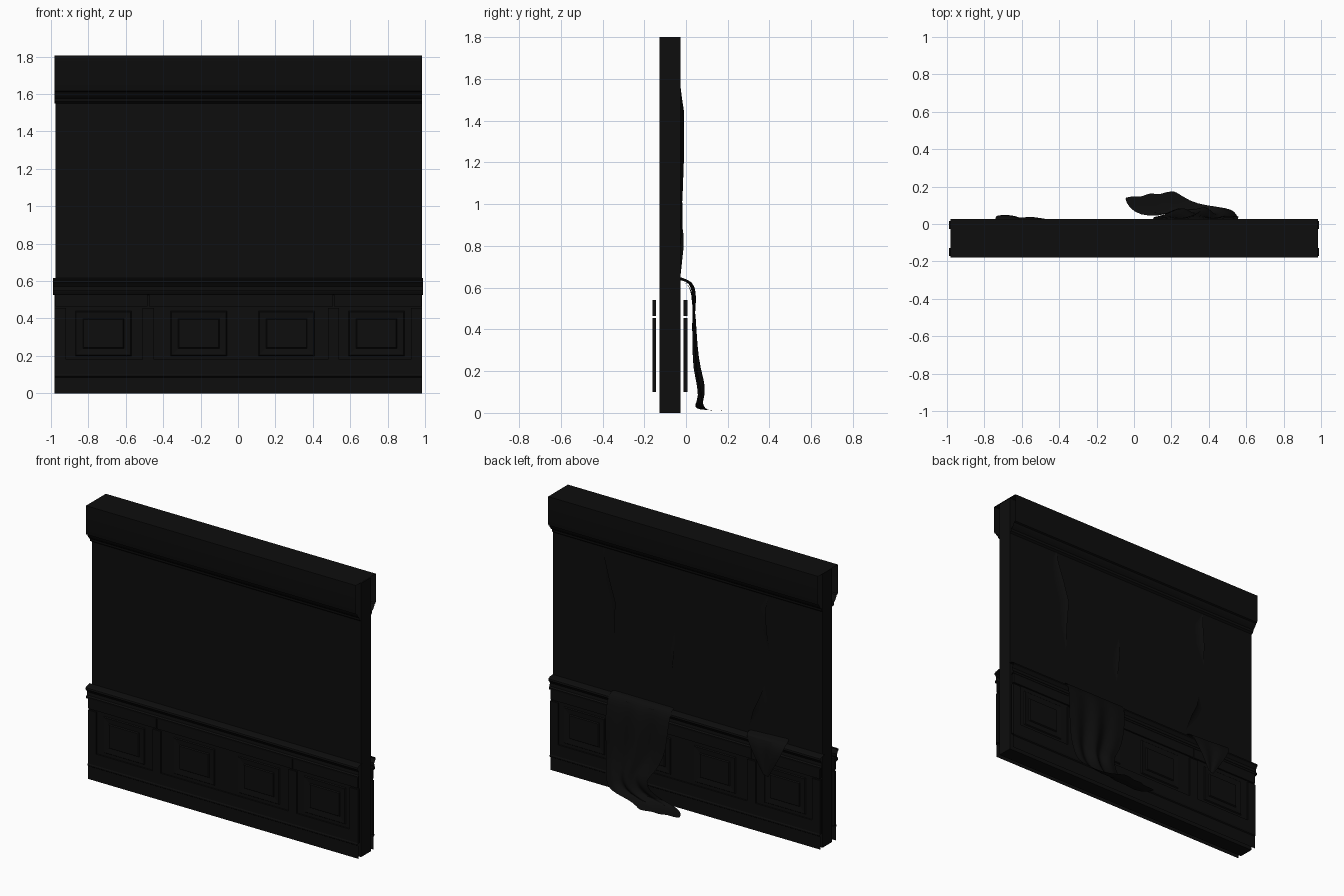
import bpy, math
from mathutils import Vector

cube = bpy.data.objects.get("Cube")
if cube:
    bpy.data.objects.remove(cube, do_unlink=True)

MID, HALF = -0.077, 0.05          # wall centre plane and half thickness
X0, X1 = -0.98, 0.985

black = bpy.data.materials.new("soot_black")
black.use_nodes = True
black.diffuse_color = (0.004, 0.004, 0.004, 1)
black.node_tree.nodes["Principled BSDF"].inputs["Base Color"].default_value = black.diffuse_color


def make(name, verts, faces, smooth=None):
    me = bpy.data.meshes.new(name)
    me.from_pydata([tuple(v) for v in verts], [], faces)
    me.materials.append(black)
    ob = bpy.data.objects.new(name, me)
    bpy.context.collection.objects.link(ob)
    if smooth:
        bpy.ops.object.select_all(action='DESELECT')
        bpy.context.view_layer.objects.active = ob
        ob.select_set(True)
        bpy.ops.object.shade_smooth_by_angle(angle=math.radians(smooth))
    return ob


def box(name, x0, x1, y0, y1, z0, z1):
    v = [(x, y, z) for x in (x0, x1) for y in (y0, y1) for z in (z0, z1)]
    f = [(0, 1, 3, 2), (4, 6, 7, 5), (0, 4, 5, 1), (2, 3, 7, 6), (0, 2, 6, 4), (1, 5, 7, 3)]
    return make(name, v, f)


def sweep(name, pts, x0=X0, x1=X1):
    """Open moulding: (y, z) profile run along the wall without end caps."""
    v = [(x, y, z) for y, z in pts for x in (x0, x1)]
    f = [(2 * i, 2 * i + 1, 2 * i + 3, 2 * i + 2) for i in range(len(pts) - 1)]
    return make(name, v, f, 30)


def grid(name, rows, smooth=60):
    n = len(rows[0])
    f = [(r * n + c, r * n + c + 1, (r + 1) * n + c + 1, (r + 1) * n + c)
         for r in range(len(rows) - 1) for c in range(n - 1)]
    return make(name, [p for r in rows for p in r], f, smooth)


# Wall core
box("wall_core", X0 + 0.005, X1, MID - HALF, MID + HALF, 0, 1.8)

# Crown: one profile running up the front, over the top and down the back
crown = [(0, 1.55), (0.012, 1.56), (0.014, 1.575), (0.026, 1.585), (0.036, 1.6),
         (0.04, 1.61), (0.05, 1.615), (0.053, 1.625), (0.053, 1.805)]
front = [(MID - HALF - d, z) for d, z in crown]
back = [(MID + HALF + d, z) for d, z in reversed(crown)]
sweep("crown_moulding", front + back)

rail = [(0, 0.615), (0.03, 0.61), (0.042, 0.602), (0.044, 0.592), (0.036, 0.584),
        (0.028, 0.57), (0.03, 0.55), (0.038, 0.542), (0.036, 0.53), (0.02, 0.525)]
base = [(0.02, 0.115), (0.032, 0.108), (0.037, 0.098), (0.036, 0.09), (0.03, 0.085), (0.03, 0)]
seams = (-0.48, 0.51)
panels = (-0.72, -0.21, 0.26, 0.74)

# Panelling on both faces of the wall
for side, s in (("front", -1), ("back", 1)):
    def Y(d):
        return MID + s * (HALF + d)

    sweep(side + "_chair_rail", [(Y(d), z) for d, z in rail], -0.99, 0.99)
    sweep(side + "_baseboard", [(Y(d), z) for d, z in base])
    sweep(side + "_panel_field", [(Y(0.024), 0.54), (Y(0.024), 0.1)])

    lo, hi = sorted((Y(0.016), Y(0.034)))
    edges = (X0,) + seams + (X1,)
    for a, b in zip(edges, edges[1:]):
        box(side + "_top_board", a + 0.003, b - 0.003, lo, hi, 0.465, 0.54)
        box(side + "_bottom_board", a + 0.003, b - 0.003, lo, hi, 0.1, 0.18)
    for x in (X0 + 0.03,) + seams + (X1 - 0.03,):
        box(side + "_stile", x - 0.03, x + 0.03, lo, hi - 0.0, 0.1, 0.455)

    # Raised panels with sloping borders
    for x in panels:
        v = []
        for w, h, d in ((0.15, 0.12, 0.024), (0.145, 0.115, 0.03), (0.11, 0.08, 0.026), (0.105, 0.075, 0.033)):
            v += [(x + i * w, Y(d), 0.32 + k * h) for i, k in ((-1, -1), (1, -1), (1, 1), (-1, 1))]
        f = [(4 * r + i, 4 * r + (i + 1) % 4, 4 * r + 4 + (i + 1) % 4, 4 * r + 4 + i)
             for r in range(3) for i in range(4)]
        make(side + "_raised_panel", v, f + [(12, 13, 14, 15)])

# Lifted wallpaper edges on the back wall
WALL = MID + HALF


def lifted_edge(name, path, width, lift):
    rows = []
    for i, (x, z) in enumerate(path):
        k = math.sin(math.pi * i / (len(path) - 1))
        rows.append([(x + width * k * t, WALL + 0.001 + lift * k * (1 - t) ** 2, z)
                     for t in (0, 0.33, 0.66, 1)])
    grid(name, rows)


lifted_edge("paper_tear_left", [(0.61, 1.56), (0.6, 1.48), (0.56, 1.35), (0.52, 1.22), (0.53, 1.05), (0.53, 0.87)], 0.07, 0.017)
lifted_edge("paper_tear_right", [(-0.58, 1.55), (-0.57, 1.45), (-0.58, 1.32), (-0.59, 1.18)], 0.06, 0.018)
lifted_edge("paper_tear_low", [(-0.55, 0.95), (-0.52, 0.86), (-0.48, 0.78), (-0.44, 0.66)], -0.06, 0.015)
lifted_edge("paper_tear_middle", [(0.1, 1.12), (0.1, 1.0), (0.11, 0.9), (0.12, 0.8)], 0.05, 0.01)


def drape(name, rows, folds, depth, n=24):
    """Loft a hanging sheet between left and right edge points, with folds."""
    out = []
    for a, b, amt in rows:
        a, b = Vector(a), Vector(b)
        line = []
        for i in range(n + 1):
            t = i / n
            p = a.lerp(b, t)
            p.y += depth * amt * math.sin(folds * math.pi * t) * math.sin(math.pi * t)
            line.append(p)
        out.append(line)
    ob = grid(name, out)
    m = ob.modifiers.new("soften", 'SUBSURF')
    m.levels = m.render_levels = 1


# Large sheet of fallen paper: over the rail, bunched, then spread on the floor
drape("hanging_paper", [
    ((0.55, WALL, 0.63), (0.10, WALL, 0.63), 0),
    ((0.55, 0.005, 0.625), (0.10, 0.005, 0.625), 0),
    ((0.555, 0.03, 0.58), (0.10, 0.03, 0.58), 0.2),
    ((0.56, 0.042, 0.45), (0.11, 0.04, 0.45), 0.5),
    ((0.555, 0.04, 0.32), (0.13, 0.04, 0.32), 0.9),
    ((0.55, 0.045, 0.20), (0.19, 0.06, 0.21), 1.2),
    ((0.54, 0.06, 0.13), (0.24, 0.085, 0.16), 1.2),
    ((0.53, 0.07, 0.07), (0.21, 0.075, 0.09), 1.2),
    ((0.50, 0.085, 0.03), (0.14, 0.04, 0.04), 0.8),
    ((0.38, 0.10, 0.015), (0.03, 0.045, 0.02), 0.3),
    ((0.30, 0.12, 0.012), (-0.03, 0.09, 0.014), 0.2),
    ((0.22, 0.175, 0.01), (-0.05, 0.14, 0.012), 0.3),
], 5, 0.016)

# Small torn flap over the rail
drape("small_flap", [
    ((-0.44, WALL, 0.635), (-0.74, WALL, 0.65), 0),
    ((-0.45, 0.02, 0.625), (-0.745, 0.035, 0.63), 0.1),
    ((-0.48, 0.03, 0.57), (-0.73, 0.05, 0.575), 0.4),
    ((-0.53, 0.035, 0.49), (-0.68, 0.045, 0.49), 0.6),
    ((-0.58, 0.03, 0.40), (-0.62, 0.03, 0.39), 0.2),
], 3, 0.012, 12)
